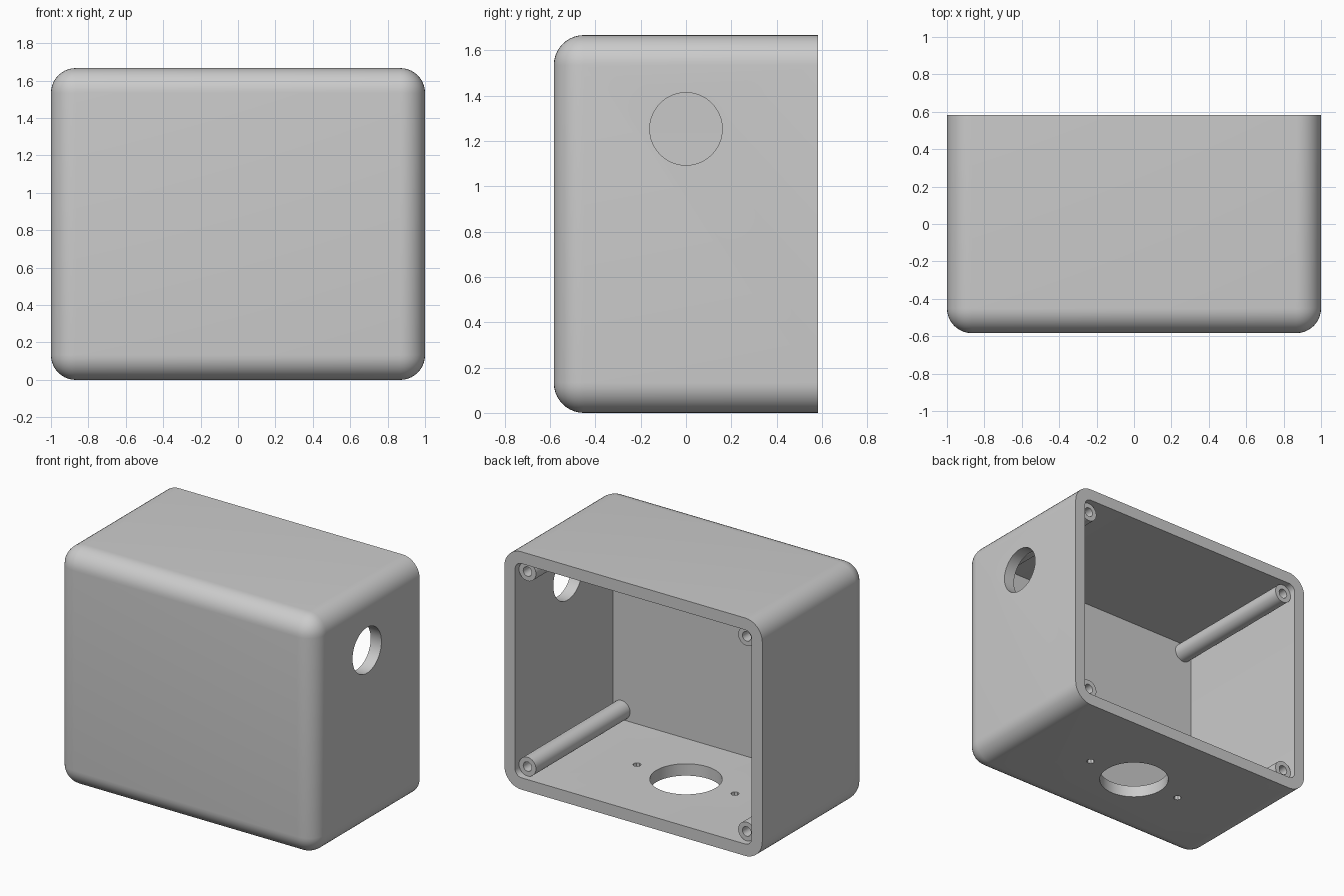
import bpy
import bmesh
import math
from mathutils import Matrix, Vector

if "Cube" in bpy.data.objects:
    bpy.data.objects.remove(bpy.data.objects["Cube"], do_unlink=True)

# Overall sizes
WIDTH, DEPTH, HEIGHT = 2.0, 1.167, 1.667
WALL = 0.083
BACK = DEPTH / 2
OUTER_ROUND, INNER_ROUND = 0.133, 0.05

grey = bpy.data.materials.new("light_grey")
grey.use_nodes = True
colour = (0.6, 0.6, 0.6, 1)
grey.diffuse_color = colour
grey.node_tree.nodes["Principled BSDF"].inputs["Base Color"].default_value = colour


def make_object(name, bm):
    bmesh.ops.recalc_face_normals(bm, faces=bm.faces)
    mesh = bpy.data.meshes.new(name)
    bm.to_mesh(mesh)
    bm.free()
    mesh.materials.append(grey)
    obj = bpy.data.objects.new(name, mesh)
    bpy.context.collection.objects.link(obj)
    return obj


def rounded_box(name, low, high, radius, segments, keep_edge):
    """Box between two corners, with the edges picked by keep_edge rounded."""
    low, high = Vector(low), Vector(high)
    bm = bmesh.new()
    bmesh.ops.create_cube(bm, size=1)
    bmesh.ops.scale(bm, vec=high - low, verts=bm.verts)
    bmesh.ops.translate(bm, vec=(low + high) / 2, verts=bm.verts)
    edges = [e for e in bm.edges if keep_edge(e)]
    bmesh.ops.bevel(bm, geom=edges, offset=radius, segments=segments,
                    profile=0.5, affect='EDGES')
    return make_object(name, bm)


def cylinder_cutter(name, centre, radius, axis, sides):
    bm = bmesh.new()
    bmesh.ops.create_cone(bm, cap_ends=True, segments=sides, radius1=radius,
                          radius2=radius, depth=0.4)
    if axis == 'X':
        bmesh.ops.rotate(bm, verts=bm.verts, matrix=Matrix.Rotation(math.pi / 2, 3, 'Y'))
    bmesh.ops.translate(bm, vec=centre, verts=bm.verts)
    return make_object(name, bm)


def shade(obj):
    bpy.ops.object.select_all(action='DESELECT')
    obj.select_set(True)
    bpy.context.view_layer.objects.active = obj
    bpy.ops.object.shade_smooth_by_angle(angle=math.radians(35))


# Shell: every edge rounded except those around the open back
shell = rounded_box(
    "enclosure_shell", (-WIDTH / 2, -BACK, 0), (WIDTH / 2, BACK, HEIGHT), OUTER_ROUND, 10,
    lambda e: not all(v.co.y > BACK - 0.01 for v in e.verts))

# Cavity: rounded only along the depth, open at the back
cavity = rounded_box(
    "cavity_cutter", (-WIDTH / 2 + WALL, -BACK + WALL, WALL),
    (WIDTH / 2 - WALL, BACK + 0.2, HEIGHT - WALL), INNER_ROUND, 8,
    lambda e: abs(e.verts[0].co.y - e.verts[1].co.y) > 0.1)

# Side opening, floor opening and its two screw holes
cutters = [
    cavity,
    cylinder_cutter("side_opening_cutter", (WIDTH / 2, 0, 1.253), 0.16, 'X', 64),
    cylinder_cutter("floor_opening_cutter", (0, 0, 0), 0.23, 'Z', 64),
]
for side in (-1, 1):
    cutters.append(cylinder_cutter("floor_screw_cutter", (side * 0.38, 0, 0), 0.027, 'Z', 8))

for cutter in cutters:
    mod = shell.modifiers.new(cutter.name, 'BOOLEAN')
    mod.operation = 'DIFFERENCE'
    mod.solver = 'EXACT'
    mod.object = cutter
    bpy.ops.object.select_all(action='DESELECT')
    bpy.context.view_layer.objects.active = shell
    shell.select_set(True)
    bpy.ops.object.modifier_apply(modifier=mod.name)
    bpy.data.objects.remove(cutter, do_unlink=True)
shade(shell)


# Corner screw posts: lathed tubes with a blind pilot hole
def screw_post(name, x, z):
    tip, front = BACK - 0.042, -BACK + WALL - 0.02
    profile = [(0, front), (0.066, front), (0.066, tip), (0.033, tip),
               (0.033, tip - 0.4), (0, tip - 0.4)]
    bm = bmesh.new()
    verts = [bm.verts.new((r, y, 0)) for r, y in profile]
    edges = [bm.edges.new(pair) for pair in zip(verts, verts[1:])]
    bmesh.ops.spin(bm, geom=verts + edges, cent=(0, 0, 0), axis=(0, 1, 0),
                   angle=math.tau, steps=32)
    bmesh.ops.remove_doubles(bm, verts=bm.verts, dist=0.0005)
    bmesh.ops.translate(bm, vec=(x, 0, z), verts=bm.verts)
    shade(make_object(name, bm))


INSET = 0.15
for side, x in (("left", WIDTH / 2 - INSET), ("right", INSET - WIDTH / 2)):
    for level, z in (("lower", INSET), ("upper", HEIGHT - INSET)):
        screw_post(f"{level}_{side}_screw_post", x, z)
